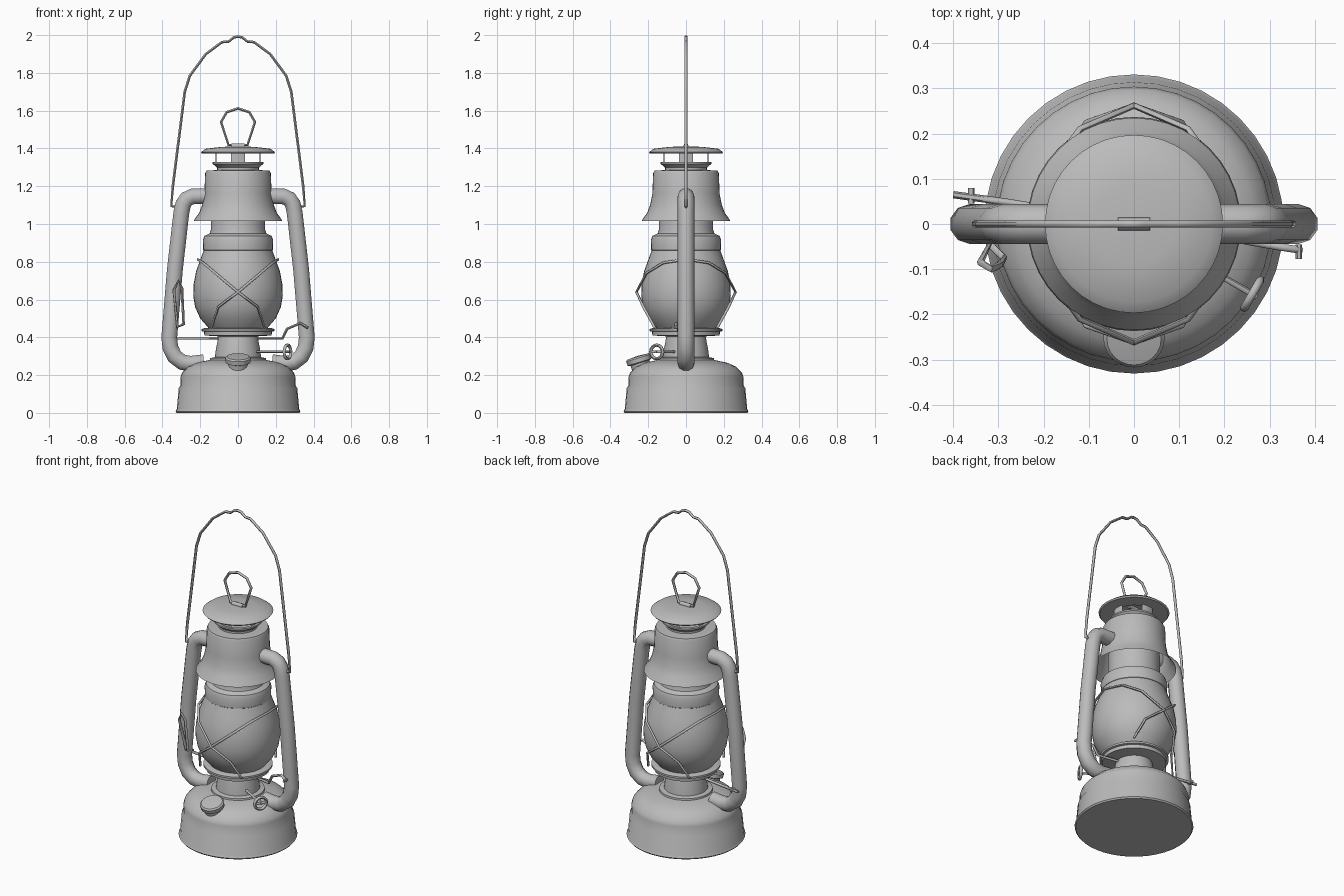
import bpy, bmesh, math
from mathutils import Vector

default = bpy.data.objects.get("Cube")
if default:
    bpy.data.objects.remove(default, do_unlink=True)

GREY = (0.5, 0.5, 0.5, 1)
metal = bpy.data.materials.new("plain_grey")
metal.use_nodes = True
metal.diffuse_color = GREY
metal.node_tree.nodes["Principled BSDF"].inputs["Base Color"].default_value = GREY


def finish(obj, angle=35):
    """Give the object its material and smooth it, keeping sharp edges."""
    obj.data.materials.clear()
    obj.data.materials.append(metal)
    bpy.ops.object.select_all(action='DESELECT')
    obj.select_set(True)
    bpy.context.view_layer.objects.active = obj
    if obj.type == 'CURVE':
        bpy.ops.object.convert(target='MESH')
        obj = bpy.context.object
    bpy.ops.object.shade_smooth_by_angle(angle=math.radians(angle))
    return obj


def lathe(name, profile, steps=40):
    """Spin a (radius, height) profile, listed from bottom to top, about z."""
    bm = bmesh.new()
    verts = [bm.verts.new((r, 0, z)) for r, z in profile]
    edges = [bm.edges.new(pair) for pair in zip(verts, verts[1:])]
    bmesh.ops.spin(bm, geom=verts + edges, cent=(0, 0, 0), axis=(0, 0, 1),
                   angle=math.tau, steps=steps, use_duplicate=False)
    bmesh.ops.remove_doubles(bm, verts=bm.verts, dist=0.0005)
    bmesh.ops.recalc_face_normals(bm, faces=bm.faces)
    mesh = bpy.data.meshes.new(name)
    bm.to_mesh(mesh)
    bm.free()
    obj = bpy.data.objects.new(name, mesh)
    bpy.context.collection.objects.link(obj)
    return finish(obj)


def wire(name, points, radius=0.008, closed=False, sides=1, angle=60):
    """Sweep a round section along a path."""
    curve = bpy.data.curves.new(name, 'CURVE')
    curve.dimensions = '3D'
    curve.bevel_depth = radius
    curve.bevel_resolution = sides
    curve.use_fill_caps = True
    spline = curve.splines.new('POLY')
    spline.points.add(len(points) - 1)
    for p, co in zip(spline.points, points):
        p.co = (*co, 1)
    spline.use_cyclic_u = closed
    obj = bpy.data.objects.new(name, curve)
    bpy.context.collection.objects.link(obj)
    return finish(obj, angle)


def mirrored(half):
    """Complete an x-symmetric path that ends on the centre line."""
    return half + [(-x, y, z) for x, y, z in reversed(half[:-1])]


# Fuel tank and burner
lathe("fuel_tank", [(0, 0), (.325, 0), (.331, .008), (.324, .02), (.314, .13), (.305, .145),
                    (.304, .19), (.297, .212), (.265, .245), (.22, .265), (.15, .28), (0, .285)])
lathe("burner", [(.15, .275), (.148, .29), (.122, .295), (.118, .33), (.105, .4), (.1, .42)])
lathe("globe_plate", [(.1, .405), (.178, .41), (.18, .43), (.193, .433), (.193, .444),
                      (.175, .45), (.14, .45)])

# Glass globe and its upper collar
lathe("globe", [(.15, .44), (.165, .46), (.2, .5), (.227, .56), (.237, .62), (.235, .68),
                (.222, .75), (.2, .81), (.182, .86)])
lathe("globe_collar", [(.17, .855), (.184, .862), (.186, .915), (.178, .937), (.15, .95),
                       (.144, .97), (.144, 1.1)])

# Flared hood with the chimney collar on top
lathe("hood", [(.235, 1.015), (.23, 1.025), (.205, 1.06), (.19, 1.1), (.178, 1.16), (.174, 1.27),
               (.168, 1.282), (.11, 1.286), (.11, 1.298), (.134, 1.318), (.134, 1.327), (.115, 1.327)])
lathe("hood_floor", [(0, 1.287), (.115, 1.287)])

# Vent posts between chimney and cap, curved to follow the chimney
for i, side in enumerate(("left", "back", "right", "front")):
    post = lathe("vent_post_" + side, [(.12, 1.315), (.12, 1.39)], 80)
    bm = bmesh.new()
    bm.from_mesh(post.data)
    facing = Vector((math.cos(i * math.pi / 2), math.sin(i * math.pi / 2), 0))
    away = [f for f in bm.faces if f.calc_center_median().normalized().xy.normalized()
            .dot(facing.xy) < math.cos(.31)]
    bmesh.ops.delete(bm, geom=away, context='FACES')
    bm.to_mesh(post.data)
    bm.free()
lathe("chimney_cap", [(.1, 1.372), (.19, 1.372), (.197, 1.38), (.173, 1.398), (.09, 1.408), (0, 1.412)])

# Lifting ring on the cap
wire("cap_ring", [(-.05, 0, 1.418), (-.09, 0, 1.54), (-.06, 0, 1.592), (0, 0, 1.612),
                  (.06, 0, 1.592), (.09, 0, 1.54), (.05, 0, 1.418)], closed=True)
wire("ring_clip", [(-.035, 0, 1.413), (.035, 0, 1.413)], .014, sides=2)

# Side air tubes
for s, side in ((1, "left"), (-1, "right")):
    path = [(.15, 1.148), (.24, 1.146), (.272, 1.132), (.29, 1.105), (.3, 1.06), (.334, .76),
            (.364, .4), (.358, .345), (.335, .298), (.295, .268), (.25, .26), (.18, .268)]
    wire("air_tube_" + side, [(s * x, 0, z) for x, z in path], .044, sides=3)

# Carrying handle
wire("carrying_handle", mirrored([(-.31, 0, 1.11), (-.335, 0, 1.092), (-.353, 0, 1.095), (-.345, 0, 1.2),
                                  (-.282, 0, 1.7), (-.255, 0, 1.785), (-.17, 0, 1.9), (-.085, 0, 1.963),
                                  (-.05, 0, 1.966), (-.022, 0, 1.988), (0, 0, 1.992)]))

# Crossed globe guard wires, each wrapping round one side
for s, side in ((1, "left"), (-1, "right")):
    front = [(-.14, -.165, .45), (-.105, -.225, .56), (0, -.262, .64), (.12, -.21, .74),
             (.185, -.12, .795), (.212, 0, .812)]
    loop = front + [(x, -y, z) for x, y, z in reversed(front[:-1])]
    wire("guard_wire_" + side, [(s * x, y, z) for x, y, z in loop], .007)

# Globe lifting rod, cross pins and lever loop
wire("lift_rod", [(-.4, .065, .395), (-.28, .048, .395), (.235, -.035, .395), (.26, -.04, .445),
                  (.33, -.052, .475), (.37, -.058, .45)])
wire("rod_pin_right", [(-.36, .045, .395), (-.36, .08, .395)], .007)
wire("rod_pin_left", [(.365, -.045, .455), (.365, -.078, .455)], .007)
wire("lever_loop", [(-.32, -.045, .455), (-.34, -.085, .65), (-.315, -.1, .7), (-.297, -.09, .66),
                    (-.288, -.075, .47)], closed=True)

# Wick knob on its slanted shaft
knob = Vector((.262, -.155, .323))
shaft = Vector((.87, -.5, 0))
side_dir = Vector((.5, .87, 0))
wire("wick_shaft", [knob - shaft * .2, knob + shaft * .012], .007)
wire("wick_knob", [knob + (side_dir * math.cos(a) + Vector((0, 0, 1)) * math.sin(a)) * .036
                   for a in (math.tau * i / 16 for i in range(16))], .009, closed=True)
wire("wick_knob_spoke", [knob - side_dir * .036, knob + side_dir * .036], .007)

# Filler cap, tilted forward on the tank shoulder
filler = lathe("filler_cap", [(.05, -.06), (.052, -.02), (.066, -.015), (.068, .008), (.06, .016), (0, .02)], 24)
filler.location = (0, -.25, .283)
filler.rotation_euler = (math.radians(17), 0, 0)
